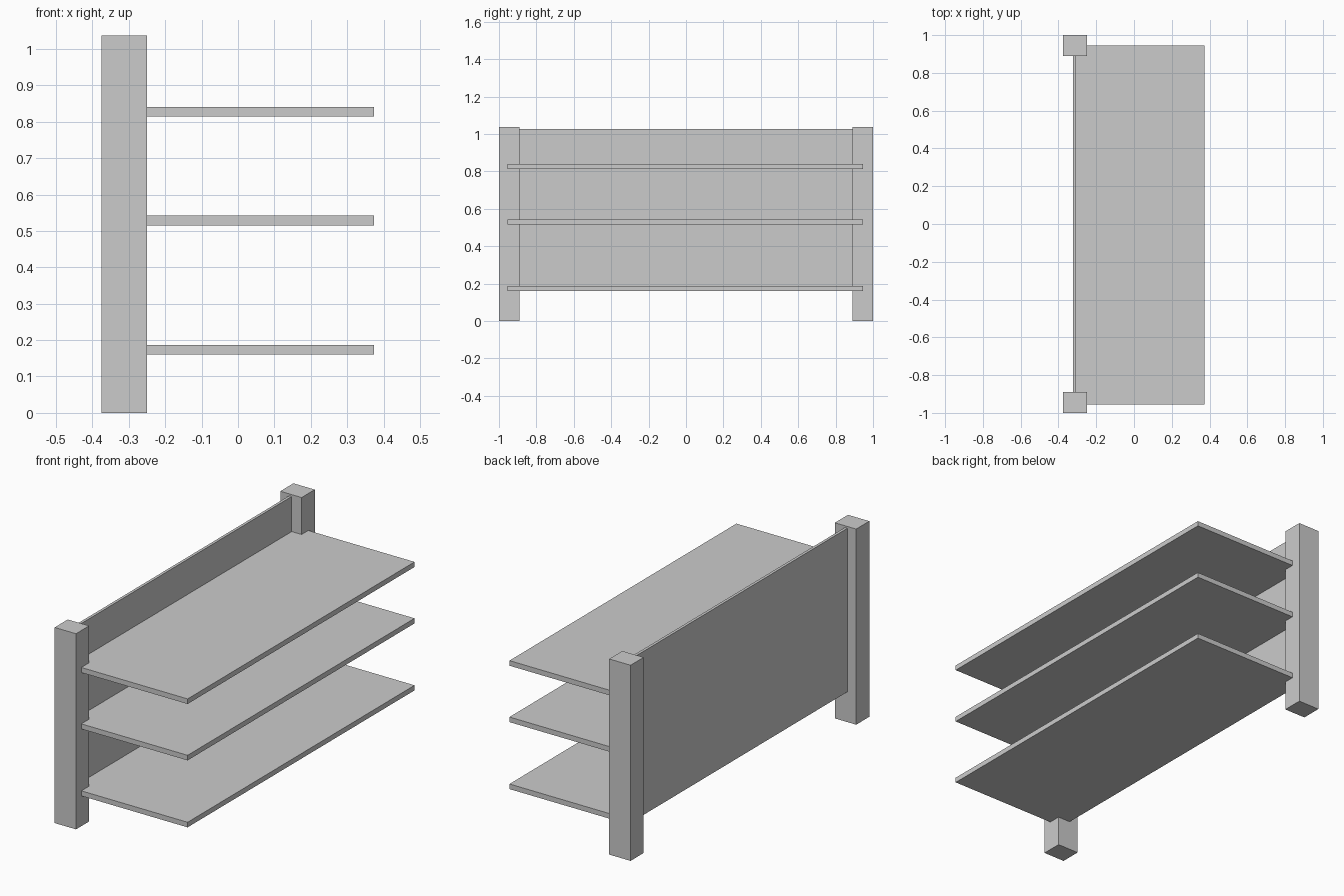
import bpy

if "Cube" in bpy.data.objects:
    bpy.data.objects.remove(bpy.data.objects["Cube"])


def box(name, x, y, z):
    """Axis-aligned box from (min, max) ranges."""
    bpy.ops.mesh.primitive_cube_add(
        size=1, location=[(a + b) / 2 for a, b in (x, y, z)])
    ob = bpy.context.object
    ob.name = name
    ob.scale = [b - a for a, b in (x, y, z)]
    bpy.ops.object.transform_apply(location=False, rotation=False, scale=True)
    return ob


# Two square uprights at the back
for side, y in (("left", (-1.0, -0.89)), ("right", (0.89, 1.0))):
    box(f"{side}_post", (-0.375, -0.25), y, (0, 1.037))

# Thin panel between the posts
box("back_panel", (-0.323, -0.308), (-0.9, 0.9), (0.16, 1.027))

# Three cantilevered shelves, ends let into the posts
for name, z in (("lower", 0.16), ("middle", 0.515), ("upper", 0.814)):
    box(f"{name}_shelf", (-0.308, 0.373), (-0.955, 0.946), (z, z + 0.027))
